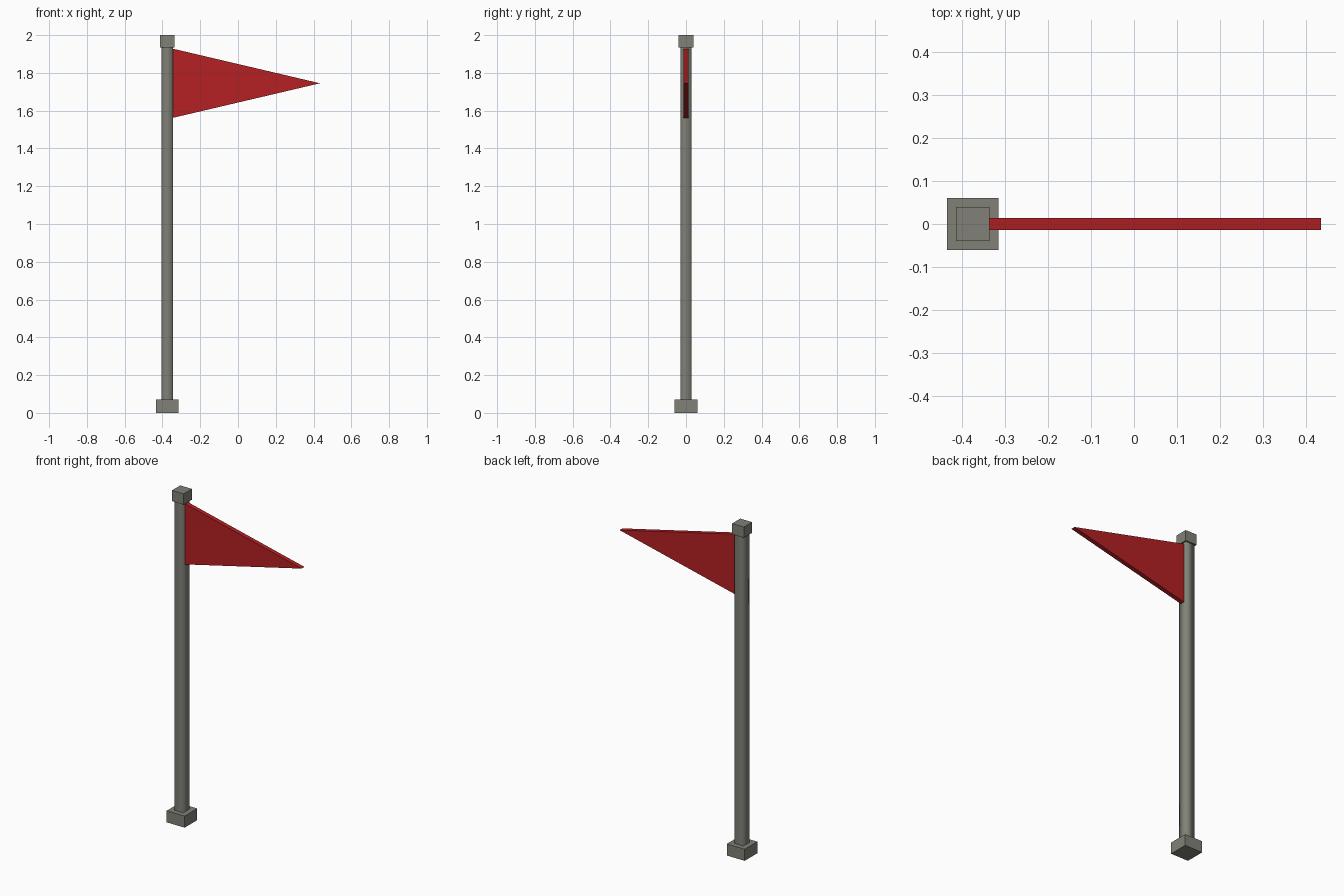
import bpy
import bmesh

if "Cube" in bpy.data.objects:
    bpy.data.objects.remove(bpy.data.objects["Cube"])


def material(name, rgb):
    m = bpy.data.materials.new(name)
    m.diffuse_color = (*rgb, 1.0)
    m.use_nodes = True
    m.node_tree.nodes["Principled BSDF"].inputs["Base Color"].default_value = m.diffuse_color
    return m


GREY = material("pole grey", (0.22, 0.22, 0.19))
RED = material("flag red", (0.46, 0.015, 0.017))
POLE_X = -0.374


def finish(name, bm, mat, smooth=False):
    bmesh.ops.recalc_face_normals(bm, faces=bm.faces)
    for f in bm.faces:
        f.smooth = smooth
    mesh = bpy.data.meshes.new(name)
    bm.to_mesh(mesh)
    bm.free()
    mesh.materials.append(mat)
    obj = bpy.data.objects.new(name, mesh)
    bpy.context.collection.objects.link(obj)
    return obj


def prism(name, profile, offset, mat, smooth=False, capped=True):
    """Extrude a closed profile along an offset vector."""
    bm = bmesh.new()
    face = bm.faces.new([bm.verts.new(p) for p in profile])
    res = bmesh.ops.extrude_face_region(bm, geom=[face], use_keep_orig=True)
    new = res["geom"]
    bmesh.ops.translate(bm, vec=offset,
                        verts=[v for v in new if isinstance(v, bmesh.types.BMVert)])
    if not capped:
        ends = [face] + [f for f in new if isinstance(f, bmesh.types.BMFace)]
        bmesh.ops.delete(bm, geom=ends, context='FACES_ONLY')
    return finish(name, bm, mat, smooth)


def square(half, z):
    return [(POLE_X + sx * half, sy * half, z)
            for sx, sy in ((-1, -1), (1, -1), (1, 1), (-1, 1))]


# Square base block and square cap
prism("base", square(0.06, 0.0), (0, 0, 0.07), GREY)
prism("cap", square(0.039, 1.935), (0, 0, 0.065), GREY)

# Square pole with softly shaded sides, ends hidden in base and cap
prism("pole", square(0.03, 0.06), (0, 0, 1.885), GREY, smooth=True, capped=False)

# Triangular pennant
prism("flag", [(-0.345, -0.0135, 1.928), (-0.345, -0.0135, 1.562), (0.434, -0.0135, 1.745)],
      (0, 0.027, 0), RED)
